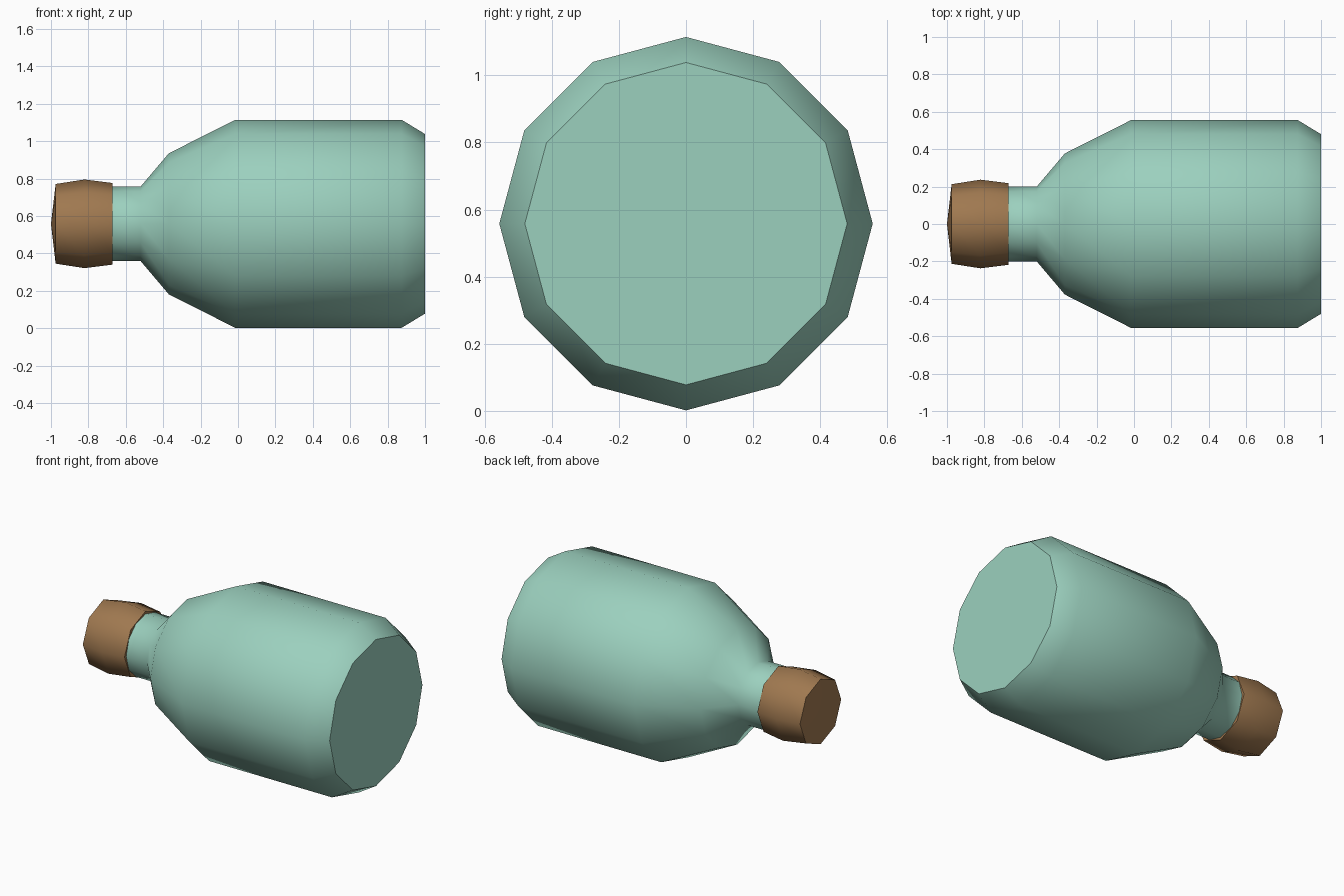
import bpy, bmesh, math

if "Cube" in bpy.data.objects:
    bpy.data.objects.remove(bpy.data.objects["Cube"])

AXIS_Z = 0.558


def material(name, color):
    m = bpy.data.materials.new(name)
    m.diffuse_color = color
    m.use_nodes = True
    m.node_tree.nodes["Principled BSDF"].inputs["Base Color"].default_value = m.diffuse_color
    return m


def lathe(name, profile, sides, mat, smooth_angle):
    """Turn (x, radius) points around a lying x axis; radius 0 makes a tip."""
    bm = bmesh.new()
    rings = []
    for x, r in profile:
        if r == 0:
            rings.append([bm.verts.new((x, 0, 0))] * sides)
        else:
            angles = [2 * math.pi * i / sides for i in range(sides)]
            rings.append([bm.verts.new((x, r * math.cos(a), r * math.sin(a))) for a in angles])
    for a, b in zip(rings, rings[1:]):
        for i in range(sides):
            j = (i + 1) % sides
            bm.faces.new(dict.fromkeys((a[i], a[j], b[j], b[i])))
    for ring, (x, r) in zip((rings[0], rings[-1]), (profile[0], profile[-1])):
        if r > 0:
            bm.faces.new(ring)
    bmesh.ops.recalc_face_normals(bm, faces=bm.faces)
    mesh = bpy.data.meshes.new(name)
    bm.to_mesh(mesh)
    bm.free()
    mesh.materials.append(mat)
    ob = bpy.data.objects.new(name, mesh)
    ob.location.z = AXIS_Z
    bpy.context.collection.objects.link(ob)
    bpy.ops.object.select_all(action='DESELECT')
    ob.select_set(True)
    bpy.context.view_layer.objects.active = ob
    bpy.ops.object.shade_smooth_by_angle(angle=math.radians(smooth_angle))
    return ob


glass = material("green_glass", (0.33, 0.63, 0.515, 1))
cork = material("cork_brown", (0.35, 0.19, 0.08, 1))

# Bottle: neck, shoulder, straight body, bevelled base
lathe("bottle", [(-0.68, 0.20), (-0.52, 0.20), (-0.37, 0.377), (-0.015, 0.556),
                 (0.875, 0.556), (1.0, 0.48)], 12, glass, 55)

# Stopper: bulging plug with a slightly pointed end
lathe("stopper", [(-1.0, 0), (-0.975, 0.213), (-0.82, 0.237), (-0.67, 0.218)], 8, cork, 55)
